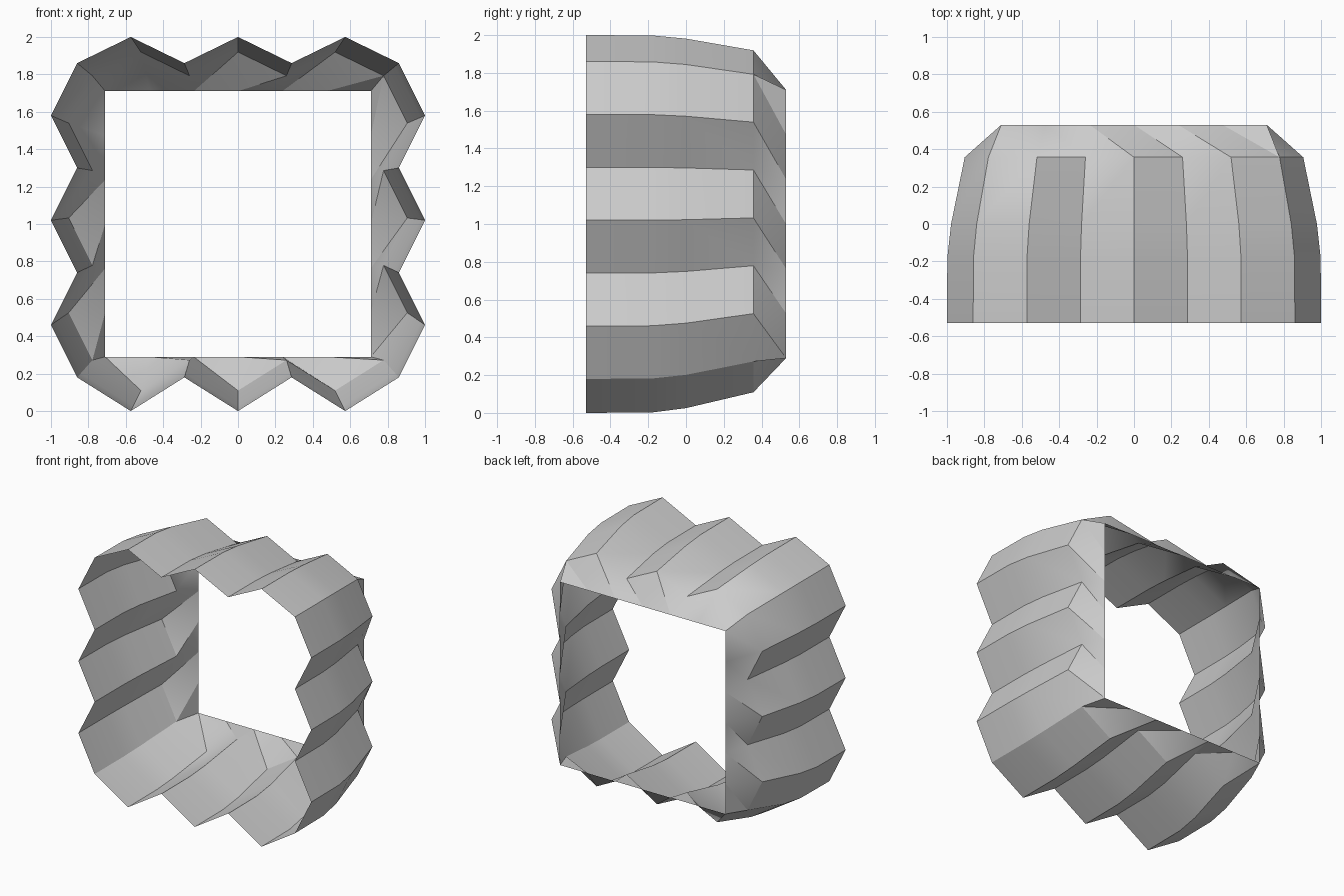
import bpy
import bmesh
import math

cube = bpy.data.objects.get("Cube")
if cube:
    bpy.data.objects.remove(cube)

SIDE_STEPS = 6        # points along each side of the pleated rim
PIVOT_Z = 1.15        # height the sleeve narrows towards
SECTIONS = [(-0.53, 1.0), (-0.18, 0.998), (0.0, 0.978), (0.357, 0.905)]


def walk(corners):
    """Split each side of a four-cornered loop into equal steps."""
    points = []
    for side, (ax, az) in enumerate(corners):
        bx, bz = corners[(side + 1) % 4]
        for step in range(SIDE_STEPS):
            t = step / SIDE_STEPS
            points.append((ax + (bx - ax) * t, az + (bz - az) * t))
    return points


def box_corners(half, low, high):
    return [(-half, high), (half, high), (half, low), (-half, low)]


# Pleated outline: every second point is pushed outwards into a ridge
outward = [(0, 0.14), (0.14, 0), (0, -0.18), (-0.14, 0)]
pleated = []
for i, (x, z) in enumerate(walk(box_corners(0.86, 0.18, 1.86))):
    dx, dz = outward[i // SIDE_STEPS] if i % 2 else (0, 0)
    pleated.append((x + dx, z + dz))
square = walk(box_corners(0.71, 0.29, 1.71))

# Narrowing rings, ending in a plain square opening
bm = bmesh.new()
rings = []
for y, scale in SECTIONS:
    rings.append([bm.verts.new((x * scale, y, PIVOT_Z + (z - PIVOT_Z) * scale))
                  for x, z in pleated])
rings.append([bm.verts.new((x, 0.53, z)) for x, z in square])

# Skin between rings; the last band is folded into triangles
for a, b in zip(rings, rings[1:]):
    for i in range(len(a)):
        j = (i + 1) % len(a)
        if b is not rings[-1]:
            bm.faces.new((a[i], b[i], b[j], a[j]))
        elif i < SIDE_STEPS:
            bm.faces.new((a[i], b[i], a[j]))
            bm.faces.new((b[i], b[j], a[j]))
        else:
            bm.faces.new((a[i], b[i], b[j]))
            bm.faces.new((a[i], b[j], a[j]))
bmesh.ops.recalc_face_normals(bm, faces=bm.faces)

mesh = bpy.data.meshes.new("pleated_sleeve")
bm.to_mesh(mesh)
bm.free()
sleeve = bpy.data.objects.new("pleated_sleeve", mesh)
bpy.context.collection.objects.link(sleeve)

# Plain grey surface
grey = bpy.data.materials.new("plain_grey")
grey.use_nodes = True
colour = (0.6, 0.6, 0.6, 1)
grey.diffuse_color = colour
grey.node_tree.nodes["Principled BSDF"].inputs["Base Color"].default_value = colour
mesh.materials.append(grey)

# Soft shading with crisp pleats
bpy.ops.object.select_all(action='DESELECT')
sleeve.select_set(True)
bpy.context.view_layer.objects.active = sleeve
bpy.ops.object.shade_smooth_by_angle(angle=math.radians(30))
